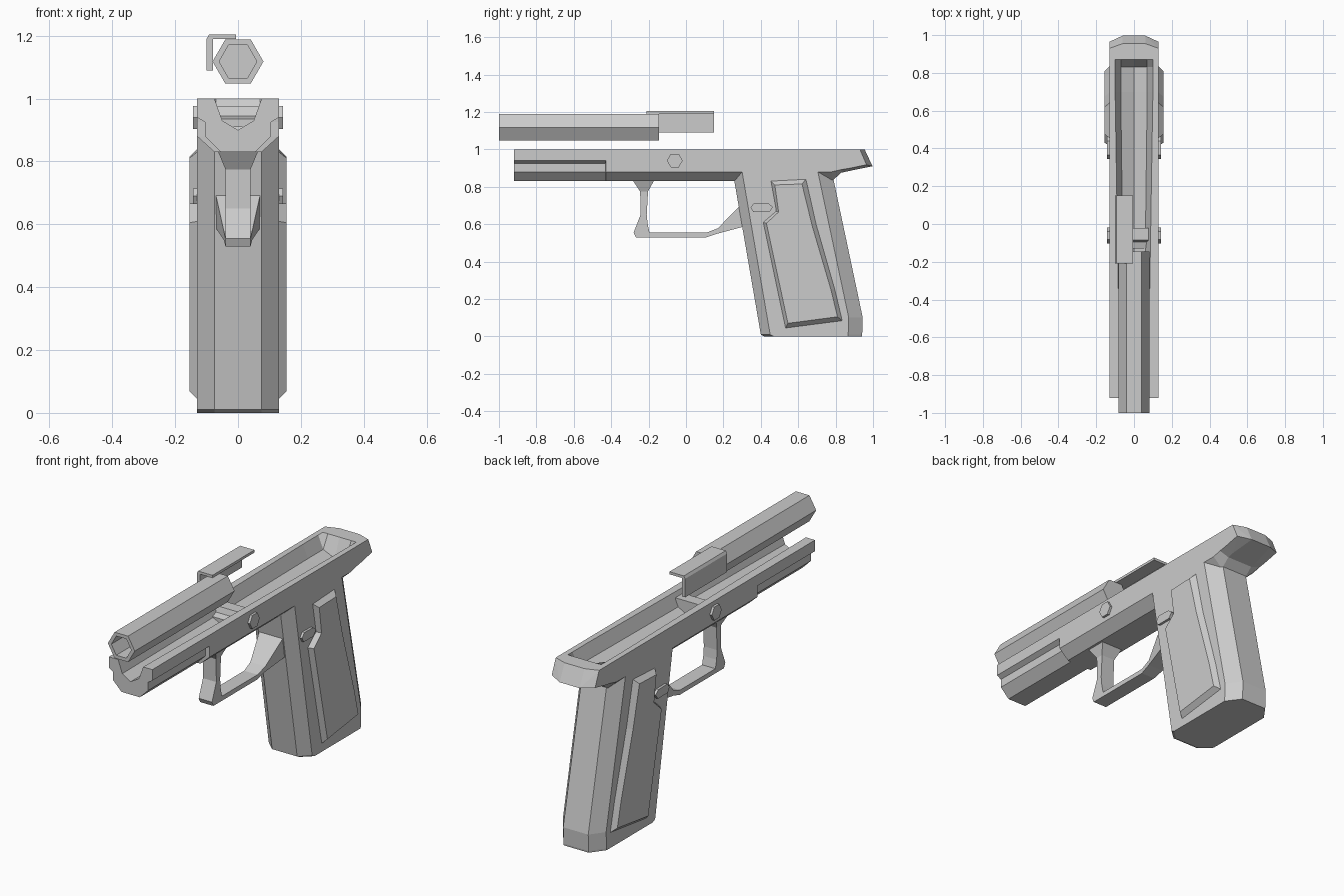
import bpy, bmesh, math

if "Cube" in bpy.data.objects:
    bpy.data.objects.remove(bpy.data.objects["Cube"])


def finish(name, bm):
    bmesh.ops.recalc_face_normals(bm, faces=bm.faces)
    me = bpy.data.meshes.new(name)
    bm.to_mesh(me)
    bm.free()
    ob = bpy.data.objects.new(name, me)
    bpy.context.collection.objects.link(ob)
    return ob


def loft(name, rings):
    """Skin closed rings of equal point count and cap both ends."""
    bm = bmesh.new()
    vs = [[bm.verts.new(p) for p in r] for r in rings]
    n = len(rings[0])
    for a, b in zip(vs, vs[1:]):
        for i in range(n):
            j = (i + 1) % n
            bm.faces.new((a[i], a[j], b[j], b[i]))
    bm.faces.new(vs[0])
    bm.faces.new(vs[-1][::-1])
    return finish(name, bm)


def hull(name, half):
    """Convex solid from points on +x, mirrored to -x."""
    bm = bmesh.new()
    for x, y, z in half:
        bm.verts.new((x, y, z))
        bm.verts.new((-x, y, z))
    res = bmesh.ops.convex_hull(bm, input=bm.verts[:])
    bm.verts.ensure_lookup_table()
    loose = [v for v in bm.verts if not v.link_faces]
    bmesh.ops.delete(bm, geom=loose, context='VERTS')
    bmesh.ops.dissolve_limit(bm, angle_limit=0.02, verts=bm.verts[:], edges=bm.edges[:])
    return finish(name, bm)


def mirror_x(ob):
    m = ob.modifiers.new("mirror", 'MIRROR')
    m.use_axis = (True, False, False)
    m.use_mirror_merge = False


def side_plate(name, low, high, x0, x1):
    """Raised plate on both flanks, from y,z outlines at x0 and x1."""
    mirror_x(loft(name, [[(x0, y, z) for y, z in low], [(x1, y, z) for y, z in high]]))


def section(y, top, mid, floor, xi, xb, zs=0.88, zb=0.83):
    """Channelled cross-section: channel half widths, floor depth, rail inset, belly."""
    mz = 1 - (1 - floor) * 0.7
    half = [(mid, mz), (top, 1), (.13, 1), (.13, .94), (xi, .925), (xi, zs), (xb, zb)]
    pts = [(0, floor)] + half + [(0, zb)] + [(-x, z) for x, z in reversed(half)]
    return [(x, y, z) for x, z in pts]


# Long upper frame with open channel and stepped front rails
loft("upper_frame", [
    section(-.92, .075, .05, .90, .105, .055),
    section(-.43, .082, .056, .90, .105, .055),
    section(-.429, .082, .056, .90, .13, .075),
    section(.70, .10, .07, .90, .13, .075),
    section(.78, .10, .07, .90, .13, .075),
    section(.83, .10, .07, .90, .13, .075, .892, .875),
    section(.87, .10, .07, 1.0, .13, .075, .898, .884),
])

# Rear overhang
hull("rear_tail", [(.13, .87, 1), (.13, .87, .898), (.075, .87, .884), (.13, .93, 1),
                   (.06, .955, 1), (.13, .965, .918), (.06, .997, .91)])

# Raked grip body
grip = []
for z, yf, yb in ((0, .42, .94), (.01, .40, .942), (.10, .402, .945), (.14, .40, .937), (.88, .25, .78)):
    grip += [(.075, yf, z), (.13, yf + .05, z), (.13, yb - .075, z), (.075, yb, z)]
hull("grip", grip)

# Side panels of the grip
side_plate("grip_panels",
           [(.45, .835), (.645, .845), (.70, .60), (.80, .25), (.84, .08), (.53, .04), (.41, .61), (.48, .67)],
           [(.475, .81), (.62, .815), (.675, .59), (.775, .25), (.81, .105), (.545, .07), (.43, .605), (.495, .665)],
           .125, .155)

# Oval catch and hexagonal pins on both flanks
catch = [(.345, .69), (.365, .714), (.44, .712), (.465, .692), (.445, .664), (.36, .664)]
side_plate("catch_buttons", catch, catch, .12, .143)
pin = [(-.06 + .042 * math.cos(math.radians(60 * i)), .94 + .042 * math.sin(math.radians(60 * i)))
       for i in range(6)]
side_plate("cross_pins", pin, pin, .12, .143)

# Looped guard: outer y,z, inner y,z, half width
guard = [(-.285, .835, -.17, .835, .065), (-.245, .775, -.203, .775, .04), (-.243, .65, -.21, .65, .04),
         (-.28, .555, -.205, .60, .04), (-.268, .53, -.195, .555, .04), (.11, .53, .11, .555, .04),
         (.17, .55, .17, .578, .045), (.32, .59, .29, .70, .072)]
loft("lower_guard", [[(-w, a, b), (w, a, b), (w, c, d), (-w, c, d)] for a, b, c, d, w in guard])


# Hexagonal tube floating above the frame
def hexagon(r, y):
    return [(r * math.cos(math.radians(60 * i)), y, 1.118 + r * math.sin(math.radians(60 * i)))
            for i in range(6)]


loft("tube", [hexagon(.081, -.145), hexagon(.081, -1), hexagon(.06, -1), hexagon(.06, -.25)])

# Angled cover plate beside the tube
angle = [(-.10, 1.09), (-.10, 1.19), (-.092, 1.204), (-.006, 1.204), (-.006, 1.19), (-.08, 1.19), (-.08, 1.09)]
loft("cover_plate", [[(x, y, z) for x, z in angle] for y in (-.21, .15)])

# Stepped block across the channel
block = [(-.13, .91), (-.13, .935), (-.095, .945), (-.085, .975), (-.02, .975), (-.02, .91)]
loft("channel_block", [[(x, y, z) for y, z in block] for x in (-.078, .078)])
